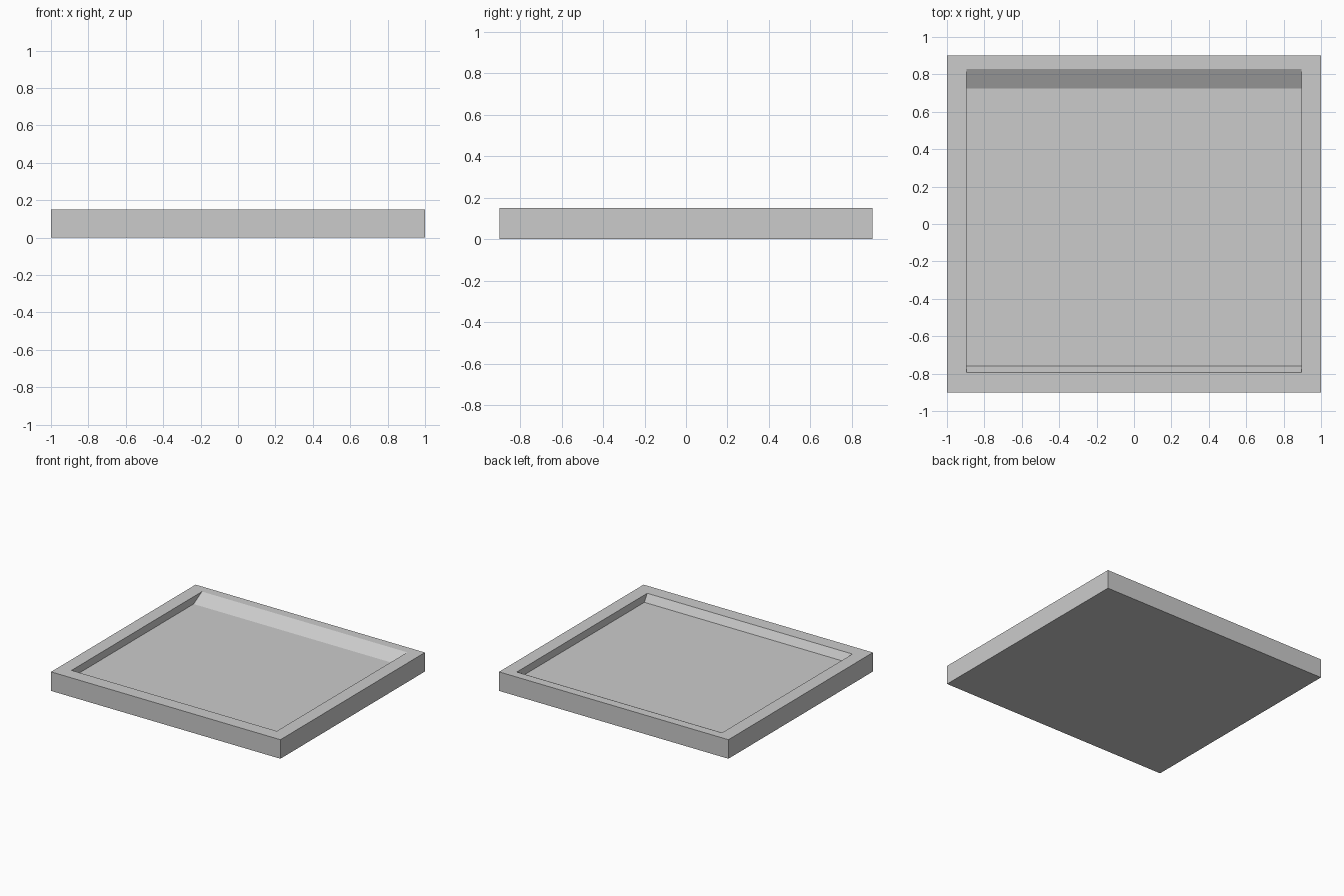
import bpy, bmesh

if "Cube" in bpy.data.objects:
    bpy.data.objects.remove(bpy.data.objects["Cube"])


def ring(bm, x0, x1, y0, y1, z):
    """Four corner vertices of a level rectangle."""
    return [bm.verts.new((x, y, z)) for x, y in
            ((x0, y0), (x1, y0), (x1, y1), (x0, y1))]


def bridge(bm, lower, upper):
    """Band of four quads joining two rectangles."""
    for i in range(4):
        j = (i + 1) % 4
        bm.faces.new((lower[i], lower[j], upper[j], upper[i]))


# Shallow tray: outer walls, flat rim, recess with sloped front and back
bm = bmesh.new()
rings = [
    ring(bm, -1.0, 1.0, -0.9, 0.9, 0.0),            # base
    ring(bm, -1.0, 1.0, -0.9, 0.9, 0.15),           # outer rim edge
    ring(bm, -0.895, 0.895, -0.795, 0.83, 0.15),    # recess mouth
    ring(bm, -0.895, 0.895, -0.76, 0.725, 0.092),   # recess floor edge
]
for lower, upper in zip(rings, rings[1:]):
    bridge(bm, lower, upper)
bm.faces.new(rings[0][::-1])
bm.faces.new(rings[-1])
bmesh.ops.recalc_face_normals(bm, faces=bm.faces)

mesh = bpy.data.meshes.new("tray")
bm.to_mesh(mesh)
bm.free()
bpy.context.collection.objects.link(bpy.data.objects.new("tray", mesh))
